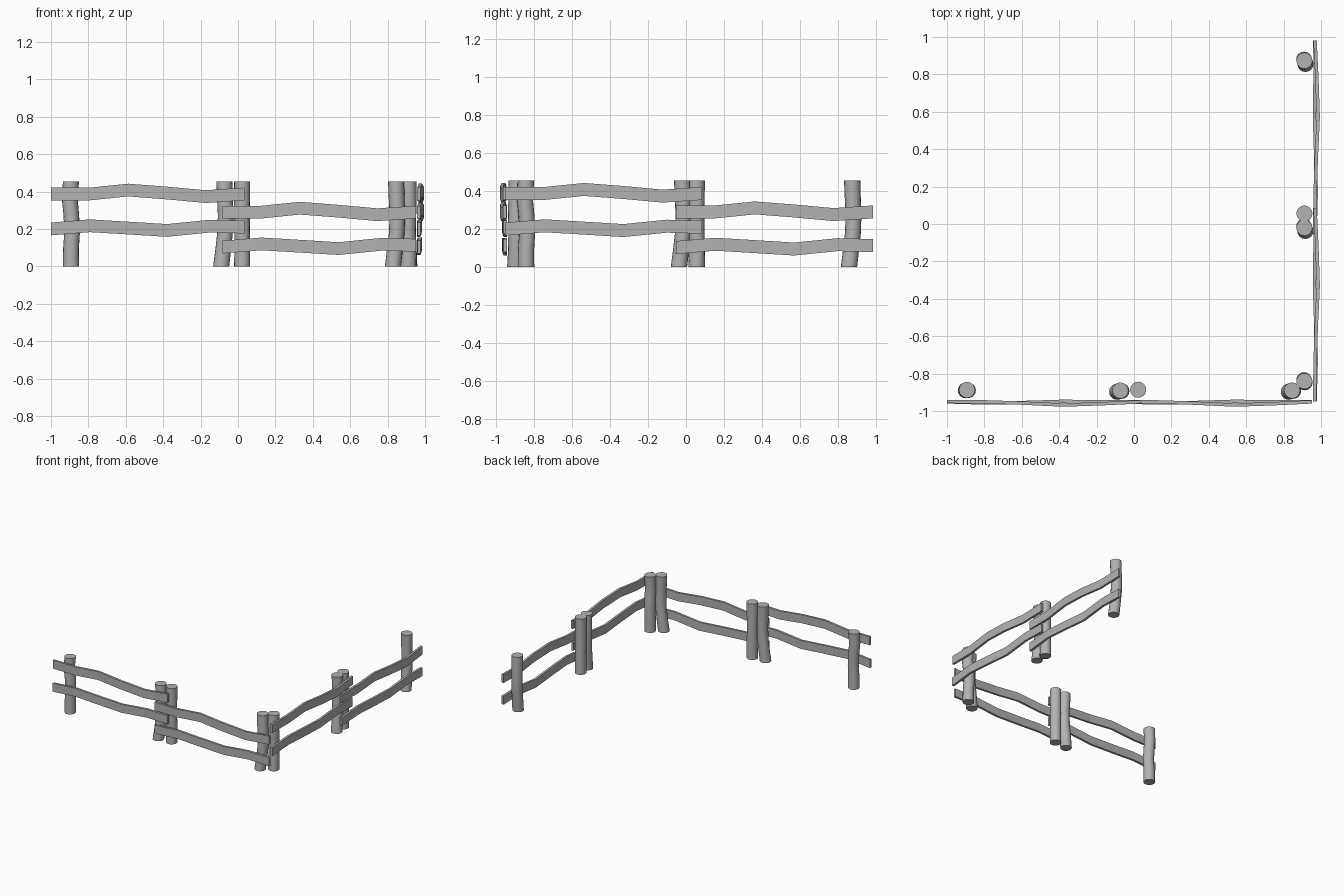
import bpy, bmesh, math
from mathutils import Vector

cube = bpy.data.objects.get("Cube")
if cube:
    bpy.data.objects.remove(cube, do_unlink=True)

# One weathered grey for all the wood
wood = bpy.data.materials.new("grey_wood")
wood.use_nodes = True
GREY = (0.45, 0.45, 0.45, 1)
wood.diffuse_color = GREY
wood.node_tree.nodes["Principled BSDF"].inputs["Base Color"].default_value = GREY


def loft(name, rings, smooth):
    """Skin a list of closed rings and cap both ends."""
    bm = bmesh.new()
    loops = [[bm.verts.new(p) for p in ring] for ring in rings]
    n = len(loops[0])
    for a, b in zip(loops, loops[1:]):
        for i in range(n):
            j = (i + 1) % n
            bm.faces.new((a[i], a[j], b[j], b[i]))
    bm.faces.new(loops[0][::-1])
    bm.faces.new(loops[-1])
    bmesh.ops.recalc_face_normals(bm, faces=bm.faces)
    mesh = bpy.data.meshes.new(name)
    bm.to_mesh(mesh)
    bm.free()
    mesh.materials.append(wood)
    obj = bpy.data.objects.new(name, mesh)
    bpy.context.collection.objects.link(obj)
    if smooth:
        bpy.ops.object.select_all(action="DESELECT")
        obj.select_set(True)
        bpy.context.view_layer.objects.active = obj
        bpy.ops.object.shade_smooth_by_angle(angle=math.radians(40))
    return obj


# Fence runs: map (distance along the run, distance outward, height) to space
def front_run(s, out, z):
    return Vector((s, 0.017 - out, z))


def side_run(s, out, z):
    return Vector((out, s, z))


# Rails: (fraction along, outward position, height of the centre line)
UPPER = [(0, .966, .387), (.2, .968, .387), (.4, .975, .408),
         (.6, .985, .392), (.8, .978, .373), (1, .968, .387)]
LOWER = [(0, .968, .200), (.2, .974, .217), (.38, .972, .206),
         (.6, .965, .192), (.82, .968, .215), (1, .967, .210)]
LENGTH, HALF_HEIGHT, HALF_THICK = 1.035, .034, .009


def rail(name, run, start, path, drop):
    rings = []
    for t, out, z in path:
        rings.append([run(start + t * LENGTH, out + a * HALF_THICK,
                          z - drop + b * HALF_HEIGHT)
                      for a, b in ((-1, -1), (1, -1), (1, 1), (-1, 1))])
    loft(name, rings, False)


for run, label, starts in ((front_run, "front", (-1, -.083)),
                           (side_run, "side", (-.95, -.053))):
    for panel, start, drop in (("first", starts[0], 0), ("second", starts[1], .097)):
        rail(f"{label}_{panel}_upper_rail", run, start, UPPER, drop)
        rail(f"{label}_{panel}_lower_rail", run, start, LOWER, drop)

# Posts: sideways shift of the trunk at evenly spaced heights, foot to top
STRAIGHT = (0, .001, 0, -.001, 0, 0)
WAVY = (0, 0, .006, .002, -.007, 0)
LEANING = (-.017, -.006, .004, .007, .003, 0)
HEIGHT, RADIUS, SIDES = .455, .043, 16


def post(name, x, y, shape, along_x):
    rings = []
    for i, shift in enumerate(shape):
        cx = x + (shift if along_x else -shift * .3)
        cy = y + (-abs(shift) * .4 if along_x else shift)
        r = RADIUS * (1, .98, .97, .97, .98, 1)[i]
        rings.append([(cx + r * math.cos(k * math.tau / SIDES),
                       cy + r * math.sin(k * math.tau / SIDES),
                       HEIGHT * i / (len(shape) - 1)) for k in range(SIDES)])
    loft(name, rings, True)


post("front_end_post", -.893, -.887, WAVY, True)
post("front_middle_post_right", -.073, -.890, LEANING, True)
post("front_middle_post_left", .022, -.886, STRAIGHT, True)
post("front_corner_post", .845, -.890, LEANING, True)
post("side_corner_post", .911, -.840, WAVY, False)
post("side_middle_post_front", .911, -.020, LEANING, False)
post("side_middle_post_back", .911, .056, STRAIGHT, False)
post("side_end_post", .911, .873, LEANING, False)
